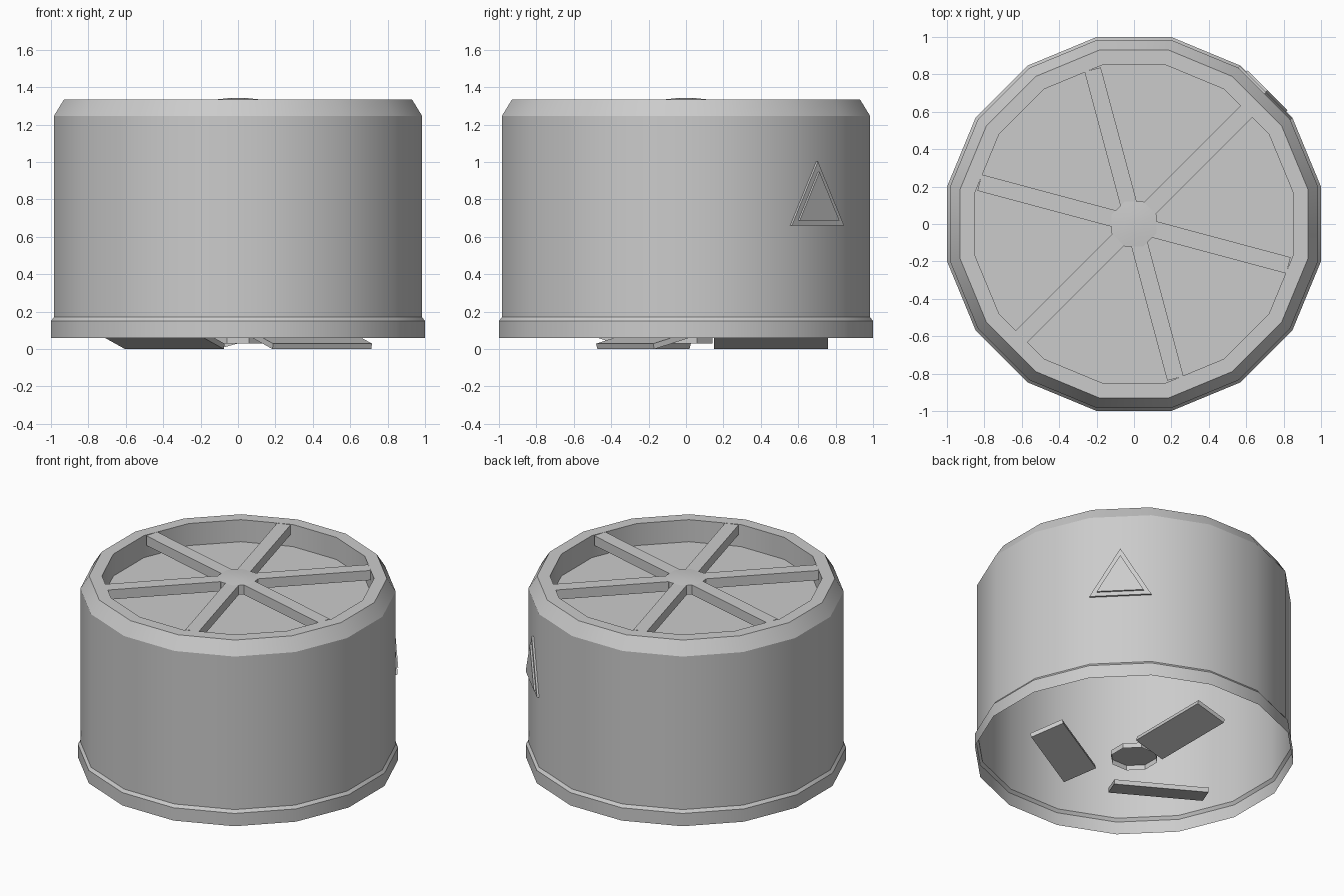
import bpy, bmesh, math
from mathutils import Matrix, Vector

if "Cube" in bpy.data.objects:
    bpy.data.objects.remove(bpy.data.objects["Cube"])

grey = bpy.data.materials.new("plain_grey")
grey.diffuse_color = (0.6, 0.6, 0.6, 1)
grey.use_nodes = True
grey.node_tree.nodes["Principled BSDF"].inputs["Base Color"].default_value = grey.diffuse_color


def finish(name, bm, smooth=False):
    me = bpy.data.meshes.new(name)
    bm.to_mesh(me)
    bm.free()
    ob = bpy.data.objects.new(name, me)
    bpy.context.collection.objects.link(ob)
    me.materials.append(grey)
    if smooth:
        bpy.ops.object.select_all(action='DESELECT')
        ob.select_set(True)
        bpy.context.view_layer.objects.active = ob
        bpy.ops.object.shade_smooth_by_angle(angle=math.radians(29))
    return ob


def lathe(name, profile, sides, smooth=False):
    """Open shell from (apothem, z) pairs, closed by a cap on the last ring."""
    bm = bmesh.new()
    k = 1 / math.cos(math.pi / sides)
    rings = []
    for r, z in profile:
        angles = [(i + 0.5) * math.tau / sides for i in range(sides)]
        rings.append([bm.verts.new((r * k * math.cos(a), r * k * math.sin(a), z)) for a in angles])
    for lo, hi in zip(rings, rings[1:]):
        for i in range(sides):
            j = (i + 1) % sides
            bm.faces.new((lo[i], lo[j], hi[j], hi[i]))
    bm.faces.new(rings[-1])
    return finish(name, bm, smooth)


def box(name, size, matrix):
    bm = bmesh.new()
    bmesh.ops.create_cube(bm, size=1, matrix=matrix @ Matrix.Diagonal((*size, 1)))
    return finish(name, bm)


# Drum shell, open underneath, with foot lip, chamfered rim and sunken lid
lathe("drum_shell", [(1.0, 0.06), (1.0, 0.15), (0.985, 0.17), (0.985, 1.245),
                     (0.93, 1.335), (0.85, 1.335), (0.85, 1.18)], 16, True)

# Grille bars crossing the sunken lid
for n, deg in enumerate((45, 105, 165)):
    box(f"grille_bar_{n + 1}", (1.71, 0.09, 0.068),
        Matrix.Translation((0, 0, 1.3)) @ Matrix.Rotation(math.radians(deg), 4, 'Z'))

# Hubs: slightly domed on top, shallow open cup underneath
lathe("top_hub", [(0.12, 1.268), (0.12, 1.334), (0.055, 1.341)], 8, True)
lathe("bottom_hub", [(0.142, 0.03), (0.142, 0.065)], 8, True)

# Three pitched blades underneath
for n, (place, turn) in enumerate(((90, 90), (-30, 210), (210, -30))):
    p, t = math.radians(place), math.radians(turn)
    m = (Matrix.Translation((0.455 * math.cos(p), 0.455 * math.sin(p), 0.03))
         @ Matrix.Rotation(t, 4, 'Z')
         @ Matrix.Rotation(math.radians(-15.5), 4, 'X')
         @ Matrix.Translation((0, 0, 0.015)))
    box(f"blade_{n + 1}", (0.61, 0.225, 0.03), m)

# Triangular sign: base plate and raised panel on one wall facet
out = Vector((1, 1, 0)).normalized()
side = Vector((-1, 1, 0)).normalized()
for name, r, near, far in (("sign_plate", 0.2286, 0.97, 0.998), ("sign_panel", 0.173, 0.98, 1.01)):
    bm = bmesh.new()
    ring = [[bm.verts.new(out * d + side * (r * math.cos(a)) + Vector((0, 0, 0.774 + r * math.sin(a))))
             for a in (math.radians(90 + 120 * i) for i in range(3))] for d in (near, far)]
    bm.faces.new(ring[0])
    bm.faces.new(ring[1])
    for i in range(3):
        j = (i + 1) % 3
        bm.faces.new((ring[0][i], ring[0][j], ring[1][j], ring[1][i]))
    bmesh.ops.recalc_face_normals(bm, faces=bm.faces)
    finish(name, bm)
